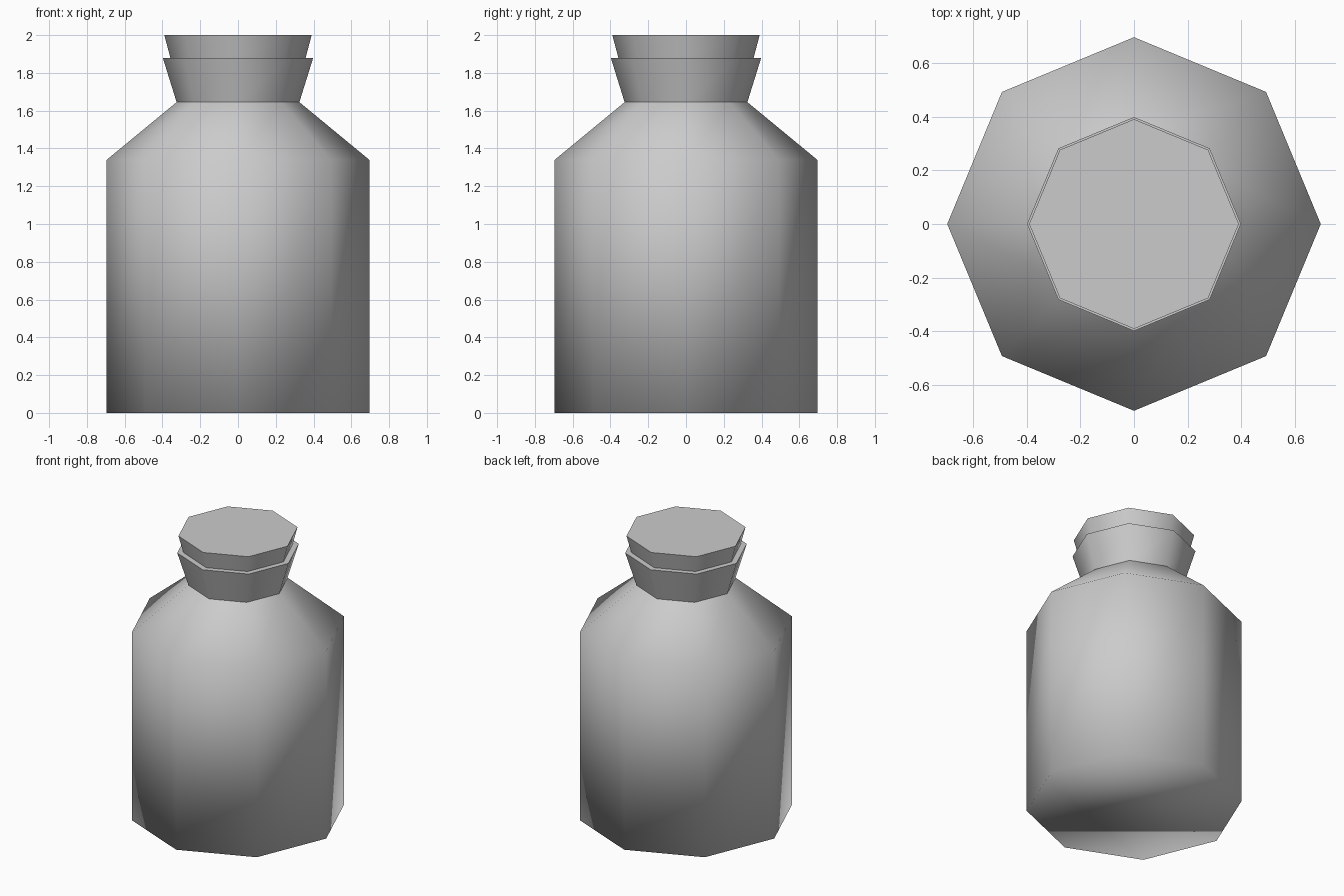
import bpy, bmesh, math

if "Cube" in bpy.data.objects:
    bpy.data.objects.remove(bpy.data.objects["Cube"])

SIDES = 8


def lathe(name, profile, cap_top=True, cap_bottom=True, sharp_caps=True):
    """Eight-sided turned part from (radius, height) pairs, bottom to top."""
    bm = bmesh.new()
    rings = []
    for r, z in profile:
        rings.append([bm.verts.new((r * math.cos(math.tau * i / SIDES),
                                    r * math.sin(math.tau * i / SIDES), z))
                      for i in range(SIDES)])
    for low, high in zip(rings, rings[1:]):
        for i in range(SIDES):
            j = (i + 1) % SIDES
            bm.faces.new((low[i], low[j], high[j], high[i]))
    if cap_bottom:
        bm.faces.new(rings[0][::-1])
    if cap_top:
        bm.faces.new(rings[-1])
    for f in bm.faces:
        f.smooth = True
    # crisp rims around the flat caps
    if sharp_caps:
        for e in bm.edges:
            if len(e.link_faces) == 2 and any(len(f.verts) == SIDES for f in e.link_faces):
                e.smooth = False
    mesh = bpy.data.meshes.new(name)
    bm.to_mesh(mesh)
    bm.free()
    obj = bpy.data.objects.new(name, mesh)
    bpy.context.collection.objects.link(obj)
    return obj


# Bottle body with sloped shoulder, smooth over the bottom edge
lathe("bottle_body", [(0.695, 0), (0.695, 1.34), (0.325, 1.645)],
      cap_top=False, sharp_caps=False)

# Flared neck with a flat rim
lathe("bottle_neck", [(0.325, 1.645), (0.398, 1.88)], cap_bottom=False)

# Tapered stopper resting in the neck
lathe("stopper", [(0.358, 1.88), (0.39, 2.0)], cap_bottom=False)
